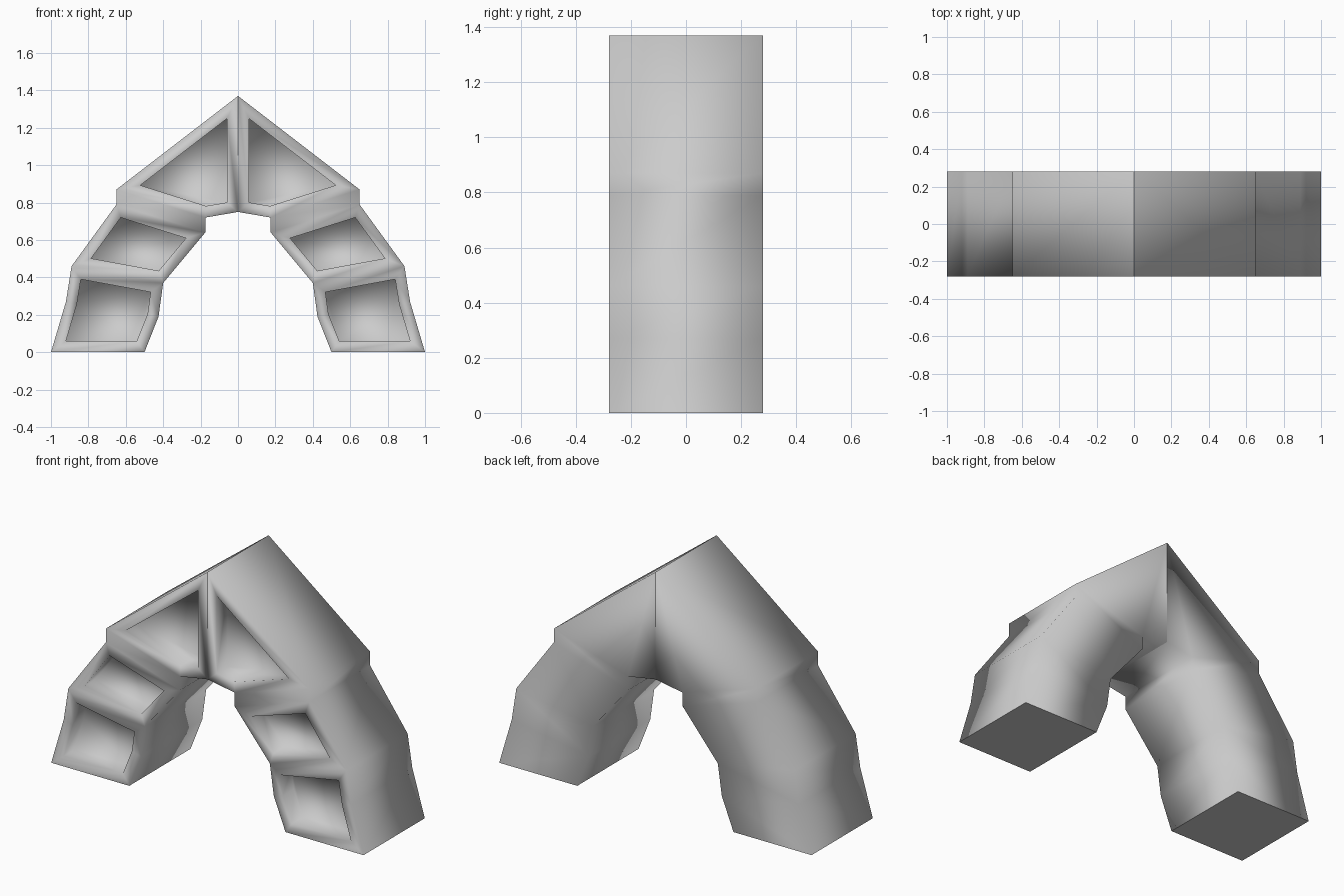
import bpy, bmesh

cube = bpy.data.objects.get("Cube")
if cube:
    bpy.data.objects.remove(cube, do_unlink=True)

HALF_DEPTH = 0.28
FRAME = 0.06
RECESS = 0.1

# One plain grey for the whole arch
grey = bpy.data.materials.new("stone grey")
grey.use_nodes = True
colour = (0.6, 0.6, 0.6, 1)
grey.diffuse_color = colour
grey.node_tree.nodes["Principled BSDF"].inputs["Base Color"].default_value = colour

# Arch outline of one side, from foot to apex
outer = [(1, 0), (0.92, 0.27), (0.89, 0.46), (0.65, 0.79), (0.65, 0.87), (0, 1.37)]
inner = [(0.5, 0), (0.425, 0.19), (0.40, 0.37), (0.175, 0.64), (0.175, 0.72), (0, 0.75)]
# Stone blocks as ranges of outline points, and whether each has a panel
blocks = [(0, 2, True), (2, 3, True), (3, 4, False), (4, 5, True)]


def build_half(name, side):
    bm = bmesh.new()

    def row(points, y):
        return [bm.verts.new((side * x, y, z)) for x, z in points]

    of, inf = row(outer, -HALF_DEPTH), row(inner, -HALF_DEPTH)
    ob, inb = row(outer, HALF_DEPTH), row(inner, HALF_DEPTH)

    # Outer and inner surfaces, and the foot
    for i in range(len(outer) - 1):
        bm.faces.new((of[i], ob[i], ob[i + 1], of[i + 1]))
        bm.faces.new((inf[i], inf[i + 1], inb[i + 1], inb[i]))
    foot = bm.faces.new((of[0], inf[0], inb[0], ob[0]))

    # Front and back faces of each block
    panels = []
    for a, b, has_panel in blocks:
        face = bm.faces.new(of[a:b + 1] + inf[a:b + 1][::-1])
        bm.faces.new(inb[a:b + 1] + ob[a:b + 1][::-1])
        if has_panel:
            panels.append(face)
    if side < 0:
        bmesh.ops.reverse_faces(bm, faces=bm.faces[:])
    bm.normal_update()

    # Sunken panels with straight walls
    bmesh.ops.inset_individual(bm, faces=panels, thickness=FRAME, use_even_offset=True)
    floors = bmesh.ops.extrude_discrete_faces(bm, faces=panels)["faces"]
    verts = list({v for f in floors for v in f.verts})
    bmesh.ops.translate(bm, verts=verts, vec=(0, RECESS, 0))

    # Soft shading everywhere except the flat foot
    for f in bm.faces:
        f.smooth = True
    foot.smooth = False
    for e in foot.edges:
        e.smooth = False

    mesh = bpy.data.meshes.new(name)
    bm.to_mesh(mesh)
    bm.free()
    mesh.materials.append(grey)
    bpy.context.collection.objects.link(bpy.data.objects.new(name, mesh))


build_half("left_arch_half", 1)
build_half("right_arch_half", -1)
